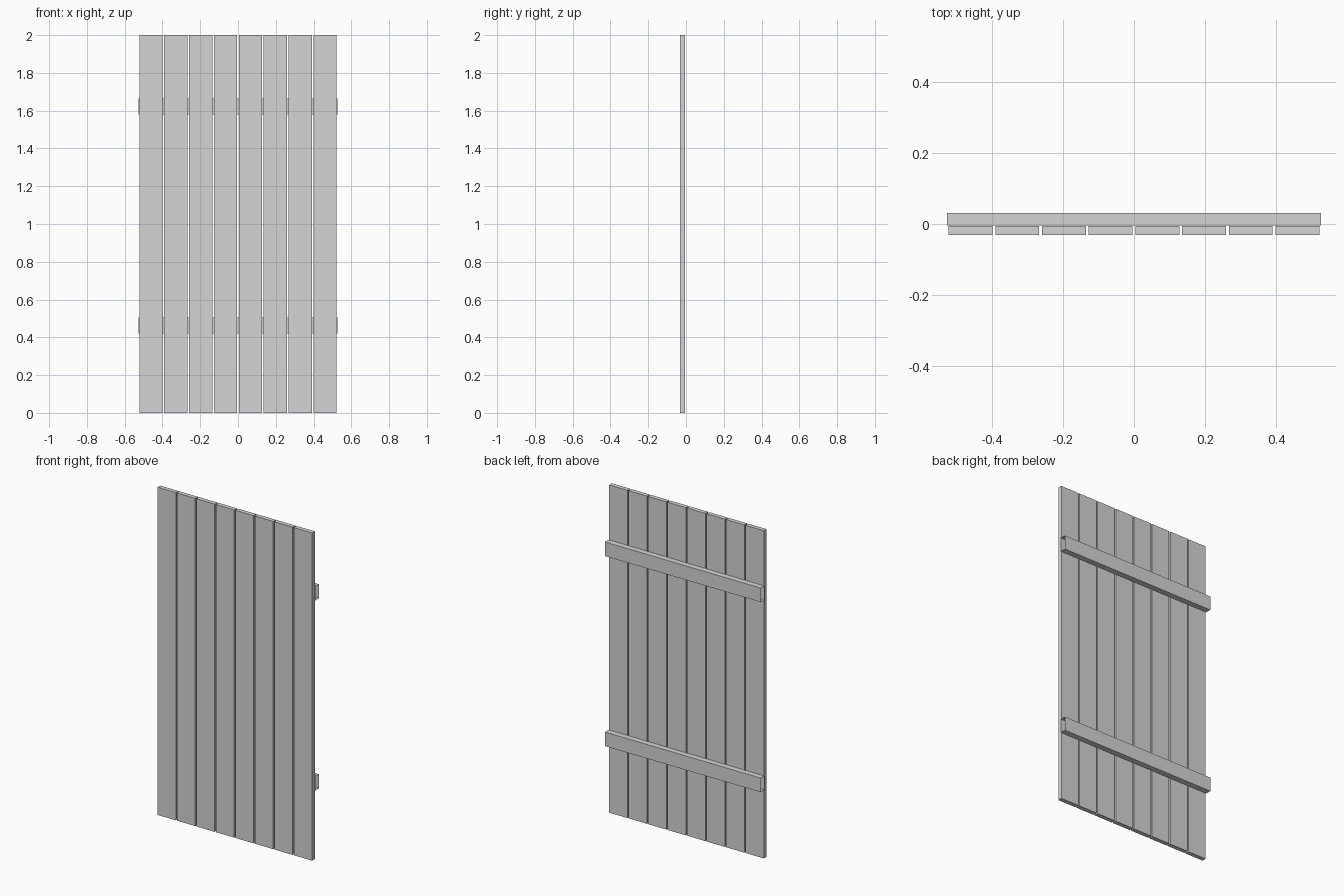
import bpy, bmesh
from mathutils import Matrix

if "Cube" in bpy.data.objects:
    bpy.data.objects.remove(bpy.data.objects["Cube"])

grey = bpy.data.materials.new("light_grey")
grey.diffuse_color = (0.665, 0.665, 0.665, 1)
grey.use_nodes = True
grey.node_tree.nodes["Principled BSDF"].inputs["Base Color"].default_value = grey.diffuse_color


def box(name, x, y, z, open_ends=False):
    """Box from (min, max) ranges; open_ends leaves out the two x end caps."""
    bm = bmesh.new()
    size = [r[1] - r[0] for r in (x, y, z)]
    mid = [(r[0] + r[1]) / 2 for r in (x, y, z)]
    bmesh.ops.create_cube(bm, size=1, matrix=Matrix.LocRotScale(mid, None, size))
    bm.normal_update()
    if open_ends:
        caps = [f for f in bm.faces if abs(f.normal.x) > 0.9]
        bmesh.ops.delete(bm, geom=caps, context='FACES_ONLY')
    mesh = bpy.data.meshes.new(name)
    bm.to_mesh(mesh)
    bm.free()
    mesh.materials.append(grey)
    ob = bpy.data.objects.new(name, mesh)
    bpy.context.collection.objects.link(ob)
    return ob


# Eight upright planks with narrow gaps
PITCH, WIDTH = 0.1315, 0.1235
for i in range(8):
    cx = (i - 3.5) * PITCH
    box(f"plank_{i + 1}", (cx - WIDTH / 2, cx + WIDTH / 2), (-0.031, -0.005), (0, 2))

# Two cross rails on the back, hollow at the ends
for name, cz in (("lower_rail", 0.462), ("upper_rail", 1.622)):
    box(name, (-0.526, 0.526), (-0.004, 0.031), (cz - 0.043, cz + 0.043), open_ends=True)
